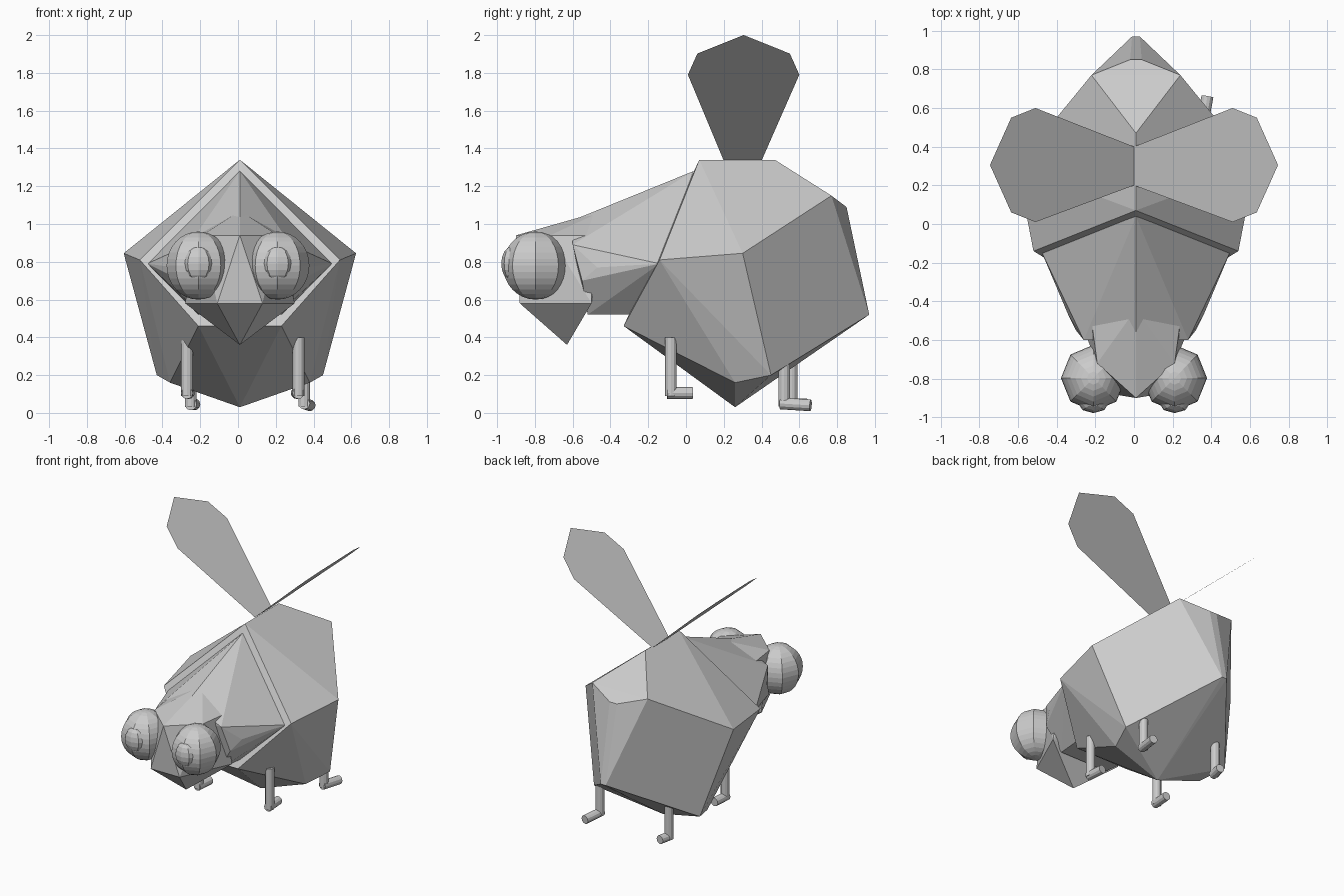
import bpy, bmesh, math
from mathutils import Vector, Matrix

if "Cube" in bpy.data.objects:
    bpy.data.objects.remove(bpy.data.objects["Cube"])

grey = bpy.data.materials.new("plain grey")
grey.diffuse_color = (0.6, 0.6, 0.6, 1)
grey.use_nodes = True
grey.node_tree.nodes["Principled BSDF"].inputs["Base Color"].default_value = grey.diffuse_color


def finish(bm, name):
    me = bpy.data.meshes.new(name)
    bm.to_mesh(me)
    bm.free()
    me.materials.append(grey)
    ob = bpy.data.objects.new(name, me)
    bpy.context.collection.objects.link(ob)
    return ob


def faceted(name, half):
    """Convex faceted solid from half-side points, mirrored in x."""
    bm = bmesh.new()
    for x, y, z in half:
        for s in ((1, -1) if x else (1,)):
            bm.verts.new((0.01 + s * x, y, z))
    r = bmesh.ops.convex_hull(bm, input=bm.verts[:])
    junk = [g for g in r["geom_interior"] if isinstance(g, bmesh.types.BMVert)]
    bmesh.ops.delete(bm, geom=junk, context='VERTS')
    bmesh.ops.dissolve_limit(bm, angle_limit=math.radians(3), verts=bm.verts[:], edges=bm.edges[:])
    bmesh.ops.recalc_face_normals(bm, faces=bm.faces[:])
    return finish(bm, name)


# Abdomen: stretched dodecahedron with a pointed rear
faceted("abdomen", [
    (0, 0.07, 1.34), (0.53, -0.14, 0.81), (0.22, -0.33, 0.46),
    (0, 0.47, 1.34), (0.615, 0.30, 0.845), (0.37, 0.26, 0.16),
    (0, 0.26, 0.03), (0.44, 0.45, 0.20), (0.23, 0.77, 1.15),
    (0.03, 0.85, 1.09), (0.02, 0.97, 0.52)])

# Neck tapering towards the head
faceted("neck", [
    (0, 0.04, 1.28), (0.49, -0.14, 0.79), (0.22, -0.30, 0.52),
    (0, -0.60, 1.02), (0.27, -0.60, 0.89), (0.35, -0.47, 0.77),
    (0.31, -0.55, 0.70), (0.2, -0.52, 0.52)])

# Head with pointed chin
faceted("head", [
    (0, -0.44, 1.07), (0.23, -0.50, 0.94), (0.20, -0.72, 0.94),
    (0, -0.90, 0.94), (0.29, -0.50, 0.58), (0.12, -0.88, 0.58),
    (0, -0.63, 0.36)])


# Eyes and pupils: squashed eight-sided spheres
def ball(name, loc, scale, seg, rings):
    bm = bmesh.new()
    bmesh.ops.create_uvsphere(bm, u_segments=seg, v_segments=rings, radius=1)
    bmesh.ops.scale(bm, vec=scale, verts=bm.verts[:])
    bmesh.ops.translate(bm, vec=loc, verts=bm.verts[:])
    return finish(bm, name)


for s, side in ((1, "right"), (-1, "left")):
    ball(side + "_eye", (s * 0.21, -0.797, 0.78), (0.168, 0.172, 0.18), 8, 16)
    ball(side + "_pupil", (s * 0.21, -0.925, 0.79), (0.08, 0.053, 0.09), 8, 8)


# Legs: upright tube and a foot pointing backwards
def tube(bm, a, b, r=0.031):
    a, b = Vector(a), Vector(b)
    d = b - a
    m = Matrix.Translation((a + b) / 2) @ d.to_track_quat('Z', 'Y').to_matrix().to_4x4()
    bmesh.ops.create_cone(bm, cap_ends=True, segments=12, radius1=r, radius2=r,
                          depth=d.length, matrix=m)


def leg(name, x, y, top, ankle, toe):
    bm = bmesh.new()
    tube(bm, (x, y, top), (x, y, ankle - 0.015))
    tube(bm, (x, y - 0.02, ankle), (x + toe[0], y + toe[1], ankle + toe[2]))
    finish(bm, name)


leg("front_left_leg", -0.27, -0.08, 0.40, 0.105, (0.01, 0.115, 0.0))
leg("front_right_leg", 0.32, -0.08, 0.40, 0.105, (-0.01, 0.115, 0.0))
leg("rear_left_leg", -0.25, 0.56, 0.38, 0.045, (0.02, 0.08, 0.0))
leg("rear_right_leg", 0.35, 0.52, 0.32, 0.05, (0.03, 0.14, -0.01))

# Wings: flat paddles spread upwards
outline = [(0.0, 0.20), (0.51, 0.01), (0.635, 0.06), (0.745, 0.305),
           (0.635, 0.55), (0.51, 0.60), (0.0, 0.40)]
for s, side in ((1, "right"), (-1, "left")):
    bm = bmesh.new()
    f = bm.faces.new([bm.verts.new((s * x, y, 1.335 + x * 0.893)) for x, y in outline])
    f.normal_update()
    if f.normal.z < 0:
        f.normal_flip()
    finish(bm, side + "_wing")
